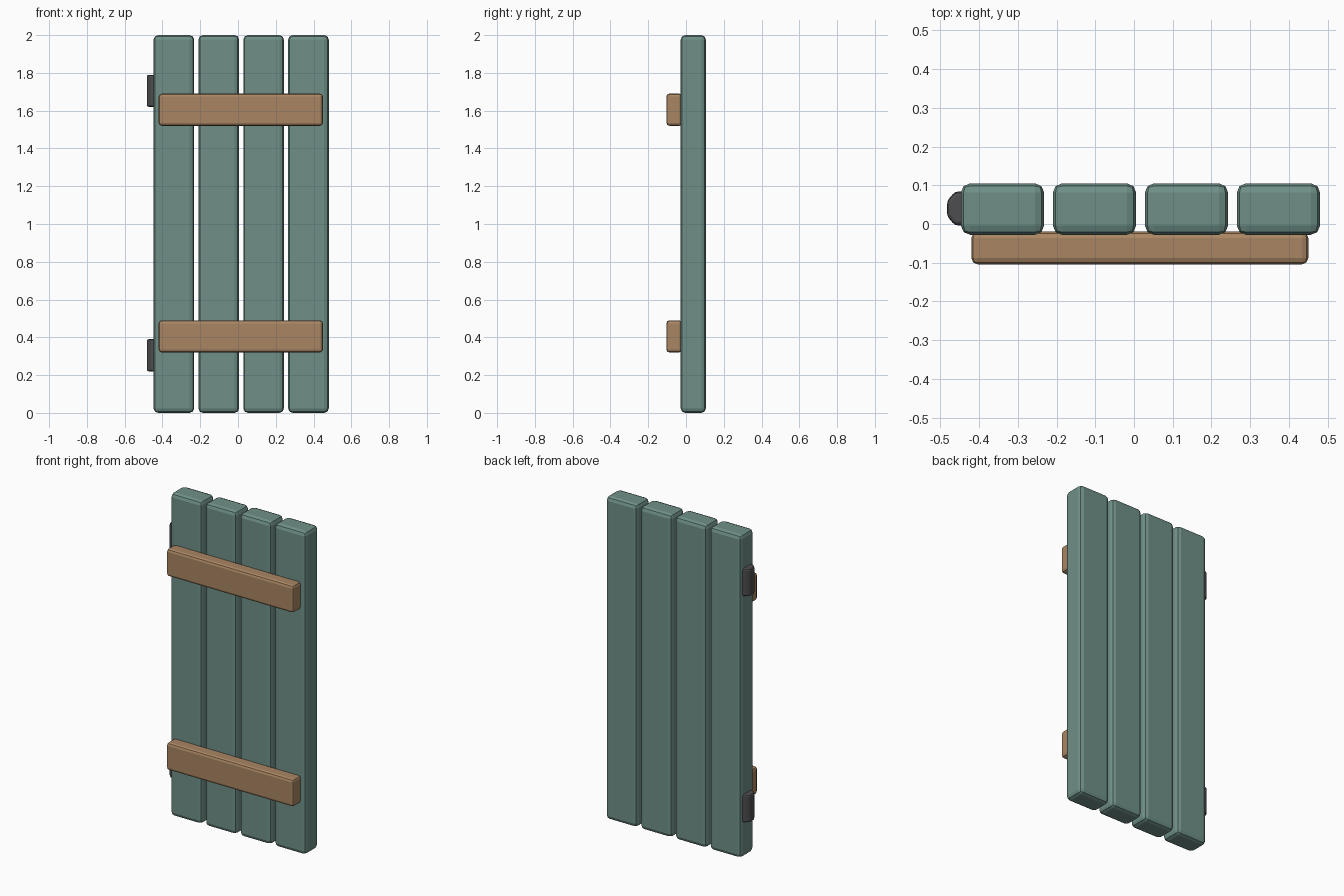
import bpy
import bmesh
from mathutils import Vector

cube = bpy.data.objects.get("Cube")
if cube:
    bpy.data.objects.remove(cube, do_unlink=True)


def material(name, rgb):
    m = bpy.data.materials.new(name)
    m.use_nodes = True
    m.diffuse_color = (*rgb, 1)
    m.node_tree.nodes["Principled BSDF"].inputs["Base Color"].default_value = (*rgb, 1)
    return m


green = material("painted green wood", (0.16, 0.28, 0.245))
brown = material("bare brown wood", (0.40, 0.24, 0.125))
iron = material("dark iron", (0.075, 0.075, 0.08))


def finish(bm, name, mat, bevel):
    """Turn a bmesh into an object with softened edges."""
    bmesh.ops.recalc_face_normals(bm, faces=bm.faces)
    mesh = bpy.data.meshes.new(name)
    bm.to_mesh(mesh)
    bm.free()
    mesh.materials.append(mat)
    obj = bpy.data.objects.new(name, mesh)
    bpy.context.collection.objects.link(obj)
    mod = obj.modifiers.new("Soft edges", "BEVEL")
    mod.width = bevel
    mod.segments = 2
    mod.limit_method = "ANGLE"
    return obj


def box(name, low, high, mat, bevel):
    low, high = Vector(low), Vector(high)
    bm = bmesh.new()
    bmesh.ops.create_cube(bm, size=1)
    bmesh.ops.scale(bm, vec=high - low, verts=bm.verts)
    bmesh.ops.translate(bm, vec=(low + high) / 2, verts=bm.verts)
    return finish(bm, name, mat, bevel)


def hinge(name, x, y, bottom, top):
    """Eight-sided hinge barrel half sunk into the door edge."""
    bm = bmesh.new()
    profile = [(-0.05, -0.02), (-0.029, -0.044), (0.029, -0.044), (0.05, -0.02),
               (0.05, 0.02), (0.029, 0.044), (-0.029, 0.044), (-0.05, 0.02)]
    face = bm.faces.new([bm.verts.new((x + u, y + v, bottom)) for u, v in profile])
    new = bmesh.ops.extrude_face_region(bm, geom=[face])["geom"]
    bmesh.ops.translate(bm, vec=(0, 0, top - bottom),
                        verts=[v for v in new if isinstance(v, bmesh.types.BMVert)])
    return finish(bm, name, iron, 0.01)


# Four upright planks
for i in range(4):
    x = -0.447 + i * 0.2375
    box(f"plank_{i + 1}", (x, -0.028, 0), (x + 0.215, 0.105, 2), green, 0.024)

# Two cross battens on the front, each with a hinge on the right edge
for name, batten_z, hinge_z in (("lower", 0.32, 0.22), ("upper", 1.52, 1.62)):
    box(f"{name}_batten", (-0.42, -0.104, batten_z), (0.45, -0.02, batten_z + 0.17), brown, 0.016)
    hinge(f"{name}_hinge", -0.433, 0.04, hinge_z, hinge_z + 0.17)
